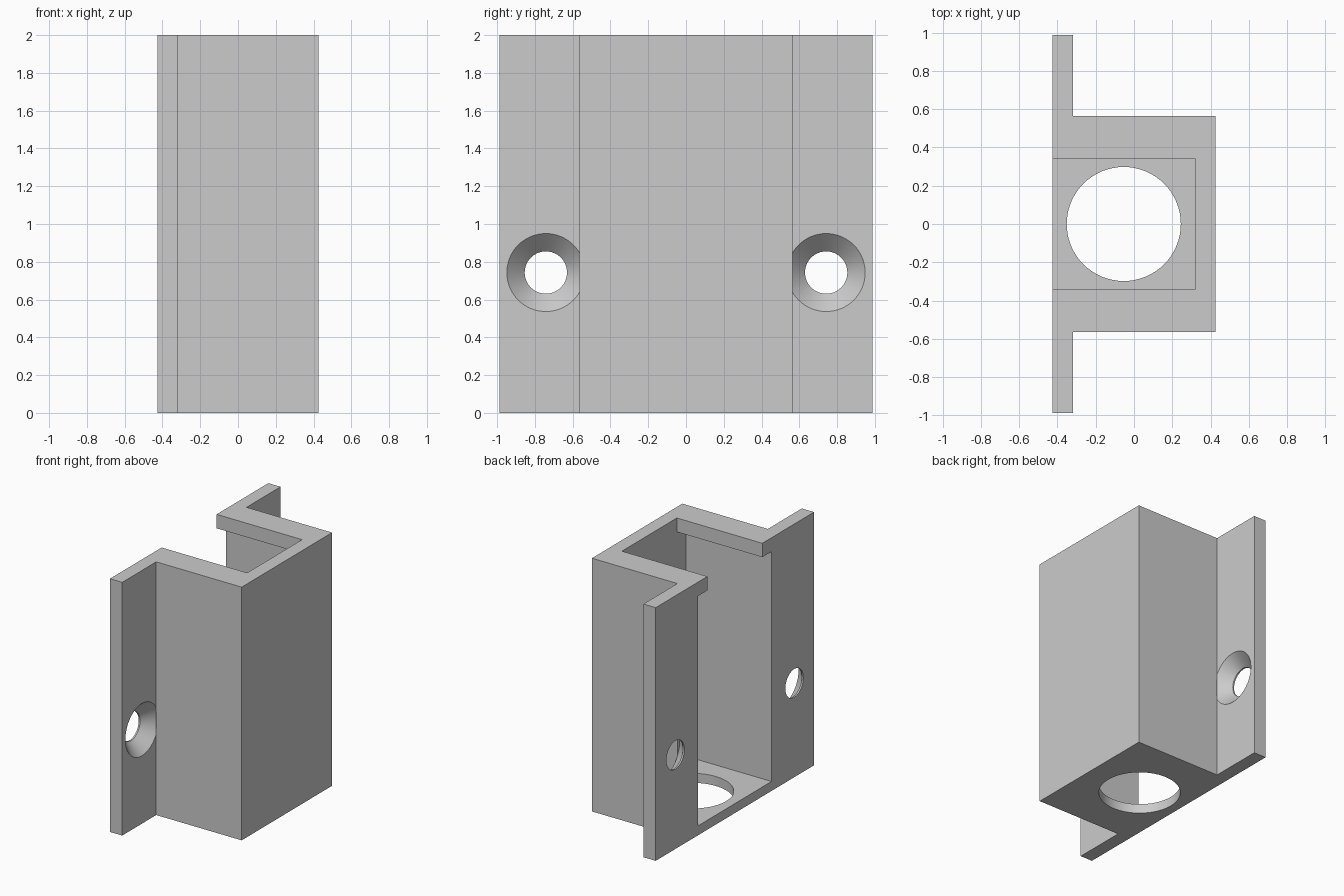
import bpy, bmesh, math
from mathutils import Matrix

if "Cube" in bpy.data.objects:
    bpy.data.objects.remove(bpy.data.objects["Cube"])

BACK, FACE, FRONT = -0.427, -0.32, 0.427   # mounting plane, flange face, housing face
CAVITY_X = 0.32                            # inner face of the front wall
HOLE_X = (BACK + CAVITY_X) / 2
FLOOR, LIP_Z, HEIGHT = 0.075, 1.89, 2.0

grey = bpy.data.materials.new("light_grey")
grey.diffuse_color = (0.6, 0.6, 0.6, 1)
grey.use_nodes = True
grey.node_tree.nodes["Principled BSDF"].inputs["Base Color"].default_value = grey.diffuse_color


def finish(bm, name):
    bmesh.ops.recalc_face_normals(bm, faces=bm.faces)
    mesh = bpy.data.meshes.new(name)
    bm.to_mesh(mesh)
    bm.free()
    mesh.materials.append(grey)
    obj = bpy.data.objects.new(name, mesh)
    bpy.context.collection.objects.link(obj)
    return obj


def prism(name, outline, z0, z1):
    bm = bmesh.new()
    face = bm.faces.new([bm.verts.new((x, y, z0)) for x, y in outline])
    top = bmesh.ops.extrude_face_region(bm, geom=[face])["geom"]
    bmesh.ops.translate(bm, vec=(0, 0, z1 - z0),
                        verts=[v for v in top if isinstance(v, bmesh.types.BMVert)])
    return finish(bm, name)


def block(name, x0, x1, half_y, z0, z1):
    return prism(name, [(x0, -half_y), (x1, -half_y), (x1, half_y), (x0, half_y)], z0, z1)


def cone(name, r1, r2, depth, matrix):
    bm = bmesh.new()
    bmesh.ops.create_cone(bm, cap_ends=True, segments=64, radius1=r1, radius2=r2,
                          depth=depth, matrix=matrix)
    return finish(bm, name)


# Housing with a mounting flange on each side
half = [(BACK, 0.988), (FACE, 0.988), (FACE, 0.564), (FRONT, 0.564)]
bracket = prism("bracket", half + [(x, -y) for x, y in reversed(half)], 0, HEIGHT)

# Cavity open at the back, and the narrower opening between the top lips
cutters = [
    block("cavity_cutter", BACK - 0.1, CAVITY_X, 0.457, FLOOR, LIP_Z),
    block("lip_cutter", BACK - 0.1, CAVITY_X, 0.343, LIP_Z - 0.1, HEIGHT + 0.1),
    cone("floor_hole_cutter", 0.298, 0.298, 0.4, Matrix.Translation((HOLE_X, 0, 0))),
]

# Countersunk screw holes
turn = Matrix.Rotation(math.pi / 2, 4, 'Y')
SINK = 0.095
for side in (-1, 1):
    y, z = side * 0.742, 0.743
    cutters.append(cone("screw_cutter", 0.112, 0.112, 0.16,
                        Matrix.Translation((BACK + 0.03, y, z)) @ turn))
    cutters.append(cone("sink_cutter", 0.112, 0.207, SINK,
                        Matrix.Translation((FACE - SINK / 2 + 0.0005, y, z)) @ turn))

for cutter in cutters:
    cutter.hide_render = True
    mod = bracket.modifiers.new(cutter.name, 'BOOLEAN')
    mod.operation, mod.solver, mod.object = 'DIFFERENCE', 'EXACT', cutter

# Apply the cuts and remove the helpers
bpy.context.view_layer.objects.active = bracket
bracket.select_set(True)
for mod in list(bracket.modifiers):
    bpy.ops.object.modifier_apply(modifier=mod.name)
for cutter in cutters:
    bpy.data.objects.remove(cutter)
bpy.ops.object.shade_smooth_by_angle(angle=math.radians(30))
